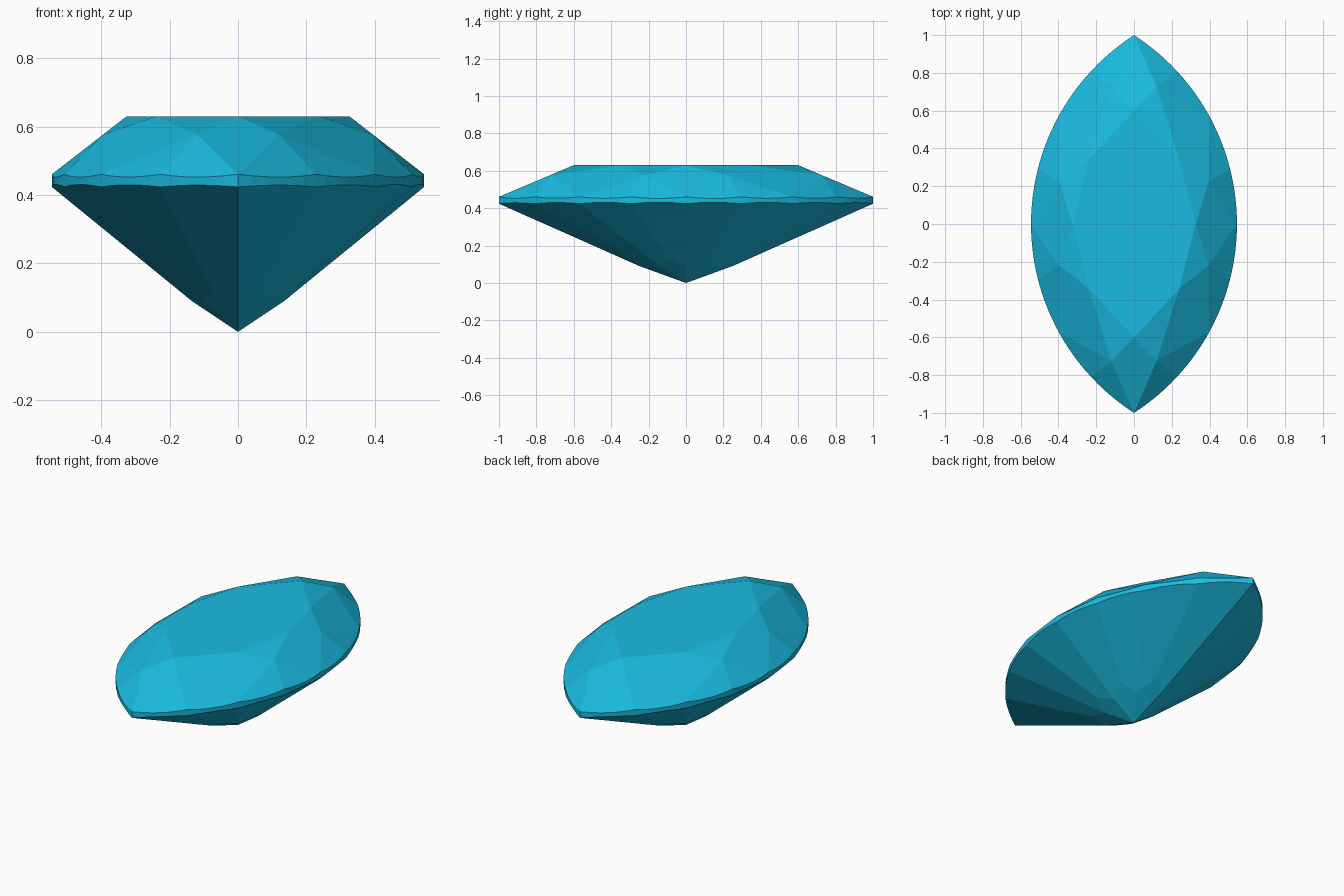
import bpy, bmesh
from math import sin, cos, asin
from mathutils import Vector

if "Cube" in bpy.data.objects:
    bpy.data.objects.remove(bpy.data.objects["Cube"])

W, TOP, UP, LOW = 0.545, 0.63, 0.461, 0.424
R = (1 + W * W) / (2 * W)
A = asin(1 / R)


def rim(t, z, s=1.0):
    """Point on the almond outline; t runs 0..16 round the stone."""
    t %= 16
    side = 1 if t < 8 else -1
    a = A * ((t % 8) / 4 - 1)
    return Vector((side * (R * cos(a) - R + W) * s, side * R * sin(a) * s, z))


def normal(t):
    """Horizontal outward direction of the facet centred on t."""
    if t % 8 == 0:
        return Vector((0, -1 if t % 16 == 0 else 1, 0))
    a = A * ((t % 8) / 4 - 1)
    return Vector((cos(a), sin(a), 0)) * (1 if t % 16 < 8 else -1)


# Girdle: smooth almond prism
bm = bmesh.new()
N = 96
ring = [bm.verts.new(rim(i * 16 / N, -0.1)) for i in range(N)]
face = bm.faces.new(ring)
ext = bmesh.ops.extrude_face_region(bm, geom=[face])
bmesh.ops.translate(bm, vec=(0, 0, 1), verts=[v for v in ext["geom"] if isinstance(v, bmesh.types.BMVert)])
bmesh.ops.recalc_face_normals(bm, faces=bm.faces)


def cut(a, b, c):
    """Grind a flat facet through three points, keeping the inside."""
    n = (b - a).cross(c - a).normalized()
    if n.dot(Vector((0, 0, 0.44)) - a) > 0:
        n = -n
    geom = bm.verts[:] + bm.edges[:] + bm.faces[:]
    bmesh.ops.bisect_plane(bm, geom=geom, dist=1e-5, plane_co=a, plane_no=n, clear_outer=True)
    edges = [e for e in bm.edges if e.is_boundary]
    if edges:
        bmesh.ops.holes_fill(bm, edges=edges, sides=0)


# Table
cut(Vector((0, 0, TOP)), Vector((1, 0, TOP)), Vector((0, 1, TOP)))


def star_tip(t, z=0.577):
    """Where two neighbouring kite facets meet at height z."""
    k = (z - UP) / (TOP - UP)
    s = 1 - 0.4 * k
    n, m = normal(t), normal(t + 2)
    d, e = n.dot(rim(t, 0)) * s, m.dot(rim(t + 2, 0)) * s
    det = n.x * m.y - n.y * m.x
    return Vector(((d * m.y - e * n.y) / det, (n.x * e - m.x * d) / det, z))


# Crown: kites, stars and upper halves
for t in range(0, 16, 2):
    g = rim(t, UP)
    n = normal(t)
    cut(g, rim(t, TOP, 0.6), g + Vector((-n.y, n.x, 0)))
for t in range(0, 16, 2):
    tip = star_tip(t)
    cut(rim(t, TOP, 0.6), rim(t + 2, TOP, 0.6), tip)
    cut(rim(t, UP), rim(t + 1, UP), tip)
    cut(rim(t + 1, UP), rim(t + 2, UP), tip)

# Pavilion: lower halves, then shallow facets meeting at the point
for t in range(16):
    cut(rim(t, LOW), rim(t + 1, LOW), Vector((0, 0, -0.02)))
for t in range(0, 16, 2):
    cut(rim(t, 0.08, 0.22), rim(t + 2, 0.08, 0.22), Vector((0, 0, 0)))

bmesh.ops.recalc_face_normals(bm, faces=bm.faces)
mesh = bpy.data.meshes.new("gemstone")
bm.to_mesh(mesh)
bm.free()
gem = bpy.data.objects.new("gemstone", mesh)
bpy.context.collection.objects.link(gem)
mat = bpy.data.materials.new("blue_gem")
mat.diffuse_color = (0.01, 0.5, 0.75, 1)
mat.use_nodes = True
mat.node_tree.nodes["Principled BSDF"].inputs["Base Color"].default_value = mat.diffuse_color
mesh.materials.append(mat)
